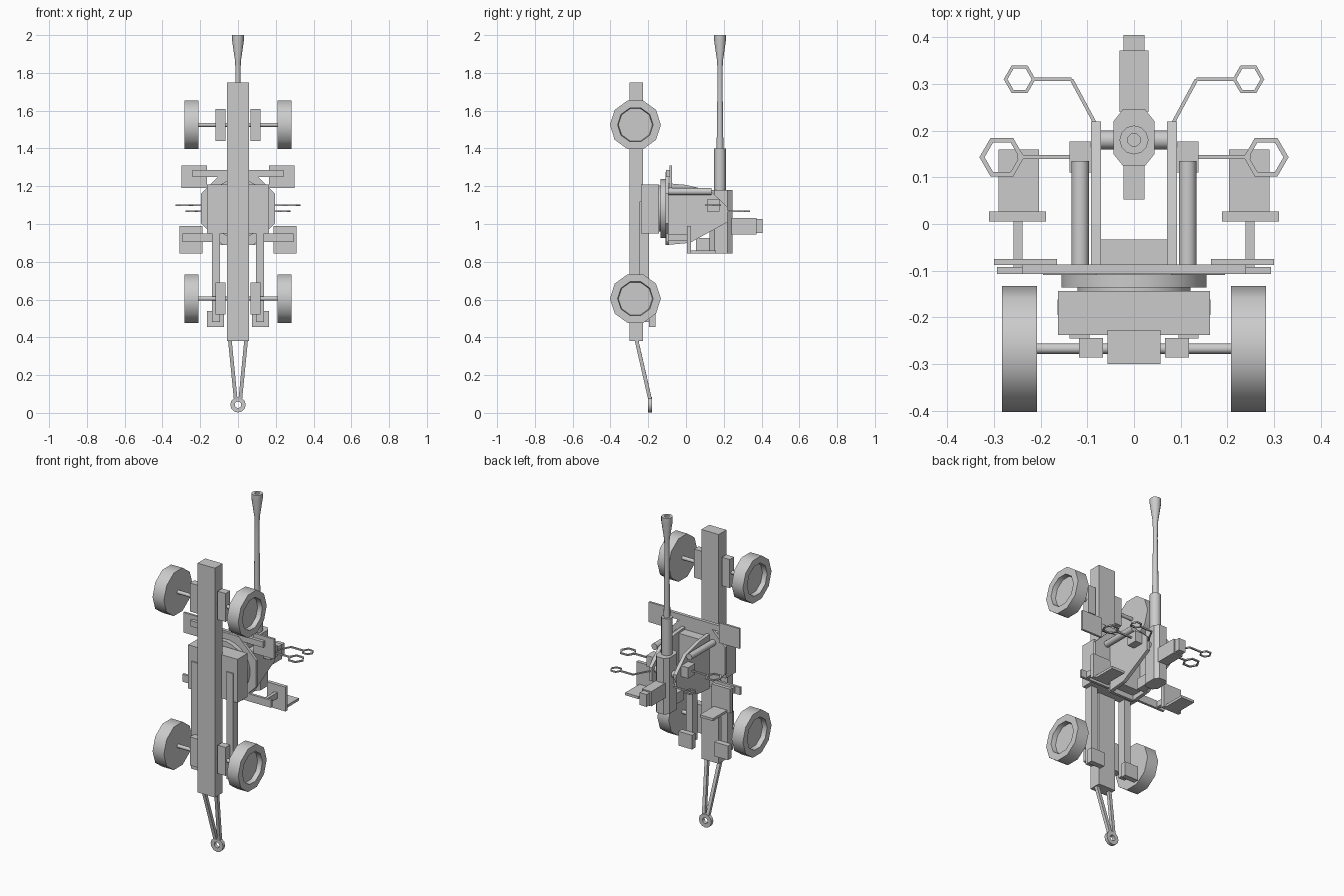
import bpy, bmesh, math
from mathutils import Vector

if "Cube" in bpy.data.objects:
    bpy.data.objects.remove(bpy.data.objects["Cube"])

mat = bpy.data.materials.new("plain_grey")
mat.diffuse_color = (0.6, 0.6, 0.6, 1)
mat.use_nodes = True
mat.node_tree.nodes["Principled BSDF"].inputs["Base Color"].default_value = mat.diffuse_color


def finish(name, bm, smooth=None):
    bmesh.ops.recalc_face_normals(bm, faces=bm.faces)
    me = bpy.data.meshes.new(name)
    bm.to_mesh(me)
    bm.free()
    me.materials.append(mat)
    ob = bpy.data.objects.new(name, me)
    bpy.context.collection.objects.link(ob)
    if smooth:
        bpy.ops.object.select_all(action='DESELECT')
        bpy.context.view_layer.objects.active = ob
        ob.select_set(True)
        bpy.ops.object.shade_smooth_by_angle(angle=math.radians(smooth))
    return ob


def box(name, x0, x1, y0, y1, z0, z1):
    bm = bmesh.new()
    bmesh.ops.create_cube(bm, size=1)
    for v in bm.verts:
        v.co = ((x0 + x1) / 2 + v.co.x * (x1 - x0),
                (y0 + y1) / 2 + v.co.y * (y1 - y0),
                (z0 + z1) / 2 + v.co.z * (z1 - z0))
    return finish(name, bm)


def pair(name, x0, x1, *rest):
    # mirrored boxes on the left and right
    box(name + "_right", x0, x1, *rest)
    box(name + "_left", -x1, -x0, *rest)


def lathe(name, origin, axis, profile, sides=16, turn=0.0, smooth=40, closed=False):
    # profile of (radius, distance) pairs spun round an axis
    w = Vector(axis).normalized()
    u = Vector((0, 1, 0)) if abs(w.y) < 0.5 else Vector((1, 0, 0))
    v = w.cross(u)
    bm = bmesh.new()
    rings = []
    for r, d in profile:
        ring = []
        for i in range(sides):
            a = 2 * math.pi * i / sides + turn
            ring.append(bm.verts.new(Vector(origin) + w * d
                                     + (u * math.cos(a) + v * math.sin(a)) * r))
        rings.append(ring)
    spans = list(zip(rings, rings[1:] + rings[:1])) if closed else list(zip(rings, rings[1:]))
    for a, b in spans:
        for i in range(sides):
            j = (i + 1) % sides
            bm.faces.new((a[i], a[j], b[j], b[i]))
    if not closed:
        bm.faces.new(rings[0])
        bm.faces.new(rings[-1])
    return finish(name, bm, smooth)


def rod(name, a, b, r, sides=12, turn=0.0):
    d = Vector(b) - Vector(a)
    return lathe(name, a, d, [(r, 0), (r, d.length)], sides, turn)


def ring(name, c, axis, ro, ri, t, sides, turn=0.0):
    return lathe(name, c, axis, [(ro, -t), (ro, t), (ri, t), (ri, -t)],
                 sides, turn, closed=True)


def plate(name, pts, axis, lo, hi):
    # flat outline extruded along x or y
    bm = bmesh.new()
    put = (lambda p, d: (d, p[0], p[1])) if axis == 'x' else (lambda p, d: (p[0], d, p[1]))
    a = [bm.verts.new(put(p, lo)) for p in pts]
    b = [bm.verts.new(put(p, hi)) for p in pts]
    bm.faces.new(a)
    bm.faces.new(b)
    for i in range(len(pts)):
        j = (i + 1) % len(pts)
        bm.faces.new((a[i], a[j], b[j], b[i]))
    return finish(name, bm)


# Chassis beam, axles and wheels
box("chassis_beam", -0.057, 0.057, -0.30, -0.227, 0.38, 1.75)
for label, z in (("upper", 1.525), ("lower", 0.605)):
    rod(label + "_axle", (-0.22, -0.267, z), (0.22, -0.267, z), 0.011)
    pair(label + "_axle_block", 0.066, 0.118, -0.286, -0.244, z - 0.085, z + 0.085)
    for side, s in (("right", 1), ("left", -1)):
        lathe(f"{label}_wheel_{side}", (0, -0.268, z), (s, 0, 0),
              [(0.135, 0.208), (0.135, 0.283), (0.094, 0.283), (0.09, 0.255)], 10)

# Tow bar and eye
for side, s in (("right", 1), ("left", -1)):
    rod("tow_bar_" + side, (s * 0.043, -0.262, 0.385), (s * 0.012, -0.19, 0.07),
        0.014, 4, math.pi / 4)
ring("tow_eye", (0, -0.19, 0.043), (0, 1, 0), 0.041, 0.017, 0.01, 12)

# Folded outriggers and feet
pair("outrigger", 0.095, 0.138, -0.245, -0.195, 0.48, 1.12)
pair("outrigger_foot", 0.074, 0.164, -0.195, -0.162, 0.455, 0.54)

# Pedestal, turntable and octagonal floor
box("pedestal", -0.163, 0.163, -0.238, -0.143, 0.95, 1.21)
lathe("turntable", (0, 0, 1.082), (0, 1, 0),
      [(0.122, -0.15), (0.122, -0.136), (0.157, -0.136), (0.157, -0.107)], 24, math.pi / 24)
octagon = [(0.211 * math.cos(math.radians(22.5 + 45 * i)),
            1.082 + 0.208 * math.sin(math.radians(22.5 + 45 * i))) for i in range(8)]
plate("floor", octagon, 'y', -0.109, -0.092)

# Footrests and crew seats
box("upper_crossbar", -0.24, 0.24, -0.107, -0.087, 1.25, 1.285)
pair("footrest", 0.165, 0.30, -0.088, -0.075, 1.19, 1.31)
box("lower_crossbar", -0.293, 0.293, -0.107, -0.092, 0.905, 0.95)
pair("seat_stalk", 0.239, 0.258, -0.095, 0.01, 0.91, 0.945)
pair("seat", 0.188, 0.31, 0.005, 0.027, 0.845, 0.99)
pair("seat_back", 0.203, 0.29, 0.027, 0.16, 0.845, 0.86)

# Gun carriage cheeks and cradle base
cheek = [(-0.092, 1.215), (0.0, 1.207), (0.05, 1.195), (0.13, 1.175), (0.22, 1.09),
         (0.22, 1.01), (0.02, 0.90), (-0.092, 0.89)]
plate("cheek_right", cheek, 'x', 0.071, 0.092)
plate("cheek_left", cheek, 'x', -0.092, -0.071)
box("cradle_base", -0.071, 0.071, -0.092, -0.033, 0.92, 1.2)
rod("trunnion", (-0.08, 0.18, 1.07), (0.08, 0.18, 1.07), 0.02)

# Balance tubes, gearboxes and handwheels on each side
for side, s in (("right", 1), ("left", -1)):
    rod("balance_tube_" + side, (s * 0.115, -0.092, 1.172), (s * 0.115, 0.135, 1.172), 0.019)
    rod("sight_arm_" + side, (s * 0.13, 0.143, 1.1), (s * 0.25, 0.143, 1.1), 0.006, 4, math.pi / 4)
    ring("sight_ring_" + side, (s * 0.283, 0.143, 1.1), (0, 0, 1),
         0.048, 0.037, 0.004, 6, math.pi / 2)
    path = [(s * 0.083, 0.215, 1.067), (s * 0.134, 0.31, 1.067), (s * 0.216, 0.31, 1.067)]
    for i in (0, 1):
        rod(f"crank_arm_{side}_{i}", path[i], path[i + 1], 0.006, 4, math.pi / 4)
    ring("crank_ring_" + side, (s * 0.245, 0.31, 1.067), (0, 0, 1),
         0.034, 0.026, 0.004, 6, math.pi / 2)
pair("gearbox", 0.092, 0.138, 0.11, 0.177, 1.065, 1.13)

# Breech block with chamfered corners
bm = bmesh.new()
outline = [(0.044, 0.035), (0.024, 0.06), (-0.024, 0.06), (-0.044, 0.035),
           (-0.044, -0.035), (-0.024, -0.06), (0.024, -0.06), (0.044, -0.035)]
base = bm.faces.new([bm.verts.new((x, 0.185 + y, 0.845)) for x, y in outline])
up = bmesh.ops.extrude_face_region(bm, geom=[base])
bmesh.ops.translate(bm, vec=(0, 0, 0.335),
                    verts=[g for g in up["geom"] if isinstance(g, bmesh.types.BMVert)])
if not base.is_valid or len(bm.faces) == 9:
    bm.faces.new([v for v in base.verts]) if not base.is_valid else None
finish("breech", bm)

# Loading tray and ejection chute
box("loader", -0.031, 0.031, 0.24, 0.372, 0.945, 1.033)
box("loader_end", -0.023, 0.023, 0.37, 0.405, 0.952, 1.026)
box("ejection_chute", -0.023, 0.023, 0.052, 0.13, 0.86, 0.925)

# Barrel with jacket and flared muzzle
lathe("barrel", (0, 0.18, 0), (0, 0, 1),
      [(0.031, 1.17), (0.031, 1.4), (0.018, 1.4), (0.013, 1.76), (0.015, 1.86),
       (0.031, 1.97), (0.031, 2.0), (0.014, 2.0), (0.014, 1.92)], 12)
